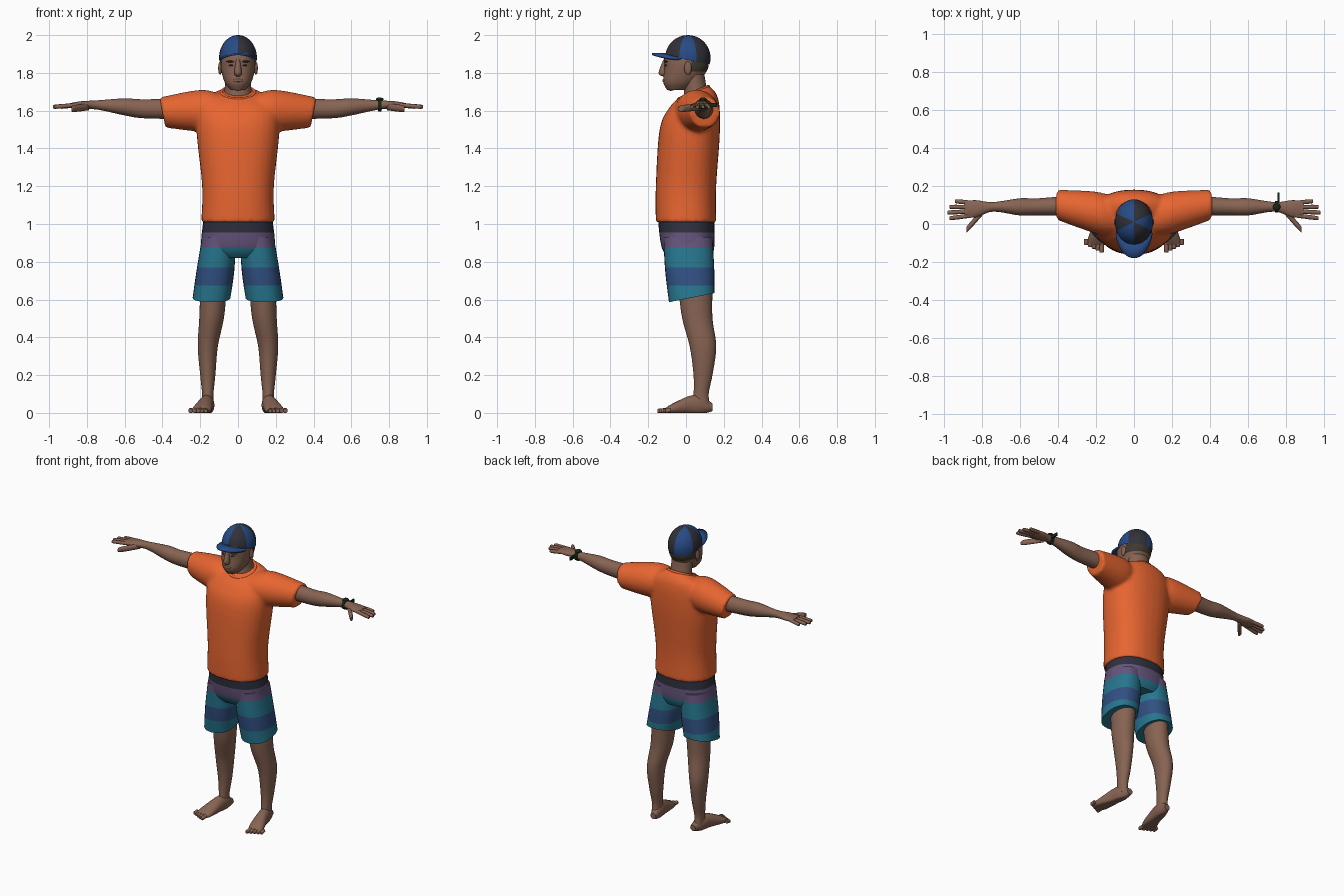
import bpy, bmesh, math
from mathutils import Vector, Matrix

if "Cube" in bpy.data.objects:
    bpy.data.objects.remove(bpy.data.objects["Cube"])


def material(name, *rgb):
    mat = bpy.data.materials.new(name)
    mat.use_nodes = True
    mat.diffuse_color = (*rgb, 1)
    shader = mat.node_tree.nodes["Principled BSDF"]
    shader.inputs["Base Color"].default_value = (*rgb, 1)
    shader.inputs["Roughness"].default_value = .8
    return mat


skin = material("skin", .24, .125, .085)
orange = material("orange shirt", .8, .13, .03)
navy = material("navy waistband", .03, .03, .05)
purple = material("purple stripe", .13, .09, .2)
teal = material("teal stripe", .02, .18, .27)
blue = material("blue stripe", .03, .08, .22)
cap_blue = material("cap blue", .02, .07, .24)
cap_dark = material("cap charcoal", .03, .03, .04)
black = material("watch black", .01, .02, .01)
hair = material("dark hair", .05, .04, .03)


def spline(rings, steps):
    """Smooth the ring parameters with a Catmull-Rom curve."""
    rings = [ring if len(ring) == 6 else (*ring, 0) for ring in rings]
    padded = [rings[0], *rings, rings[-1]]
    smooth = []
    for before, start, end, after in zip(padded, rings, rings[1:], padded[3:]):
        for step in range(steps):
            t = step / steps
            smooth.append([b + t / 2 * (c - a + t * (2 * a - 5 * b + 4 * c - d
                           + t * (3 * (b - c) + d - a)))
                           for a, b, c, d in zip(before, start, end, after)])
    return smooth + [rings[-1]]


def rounded(value, power):
    return math.copysign(abs(value) ** (2 / power), value)


def loft(bm, axis, rings, power=2, sides=32, steps=5, flip=1):
    """Skin rings of (position, centre a, centre b, radius a, radius b, tilt)."""
    loops = []
    for position, a, b, radius_a, radius_b, tilt in spline(rings, steps):
        loop = []
        for k in range(sides):
            angle = math.tau * k / sides
            u = a + radius_a * rounded(math.cos(angle), power)
            rise = radius_b * rounded(math.sin(angle), power)
            along = position + tilt * rise
            v = b + rise
            x, y, z = {"X": (along, u, v), "Y": (u, along, v), "Z": (u, v, along)}[axis]
            loop.append(bm.verts.new((flip * x, y, max(z, 0))))
        loops.append(loop)
    for low, high in zip(loops, loops[1:]):
        for k in range(sides):
            bm.faces.new((low[k - 1], low[k], high[k], high[k - 1]))
    bm.faces.new(loops[0])
    bm.faces.new(loops[-1])


def finish(name, bm, materials, rule=None, mirror=False):
    """Turn the bmesh into a smooth object, coloured by a rule on face centres."""
    bmesh.ops.recalc_face_normals(bm, faces=bm.faces)
    if rule:
        for face in bm.faces:
            face.material_index = rule(face.calc_center_median())
    mesh = bpy.data.meshes.new(name)
    bm.to_mesh(mesh)
    bm.free()
    for mat in materials:
        mesh.materials.append(mat)
    mesh.shade_smooth()
    mesh.set_sharp_from_angle(angle=math.radians(50))
    part = bpy.data.objects.new(name, mesh)
    bpy.context.collection.objects.link(part)
    if mirror:
        part.modifiers.new("mirror", "MIRROR")
    return part


def solid(name, axis, rings, mat, mirror=False, **options):
    bm = bmesh.new()
    loft(bm, axis, rings, **options)
    finish(name, bm, [mat], mirror=mirror)


def placed(location, size):
    return Matrix.LocRotScale(Vector(location), None, Vector(size))


def ball(name, location, size, mat, mirror=False):
    bm = bmesh.new()
    bmesh.ops.create_uvsphere(bm, u_segments=16, v_segments=10, radius=1,
                              matrix=placed(location, size))
    finish(name, bm, [mat], mirror=mirror)


def box(name, location, size, mat):
    bm = bmesh.new()
    bmesh.ops.create_cube(bm, size=1, matrix=placed(location, size))
    finish(name, bm, [mat])


def finger(name, axis, start, end, radius):
    """A rounded finger or toe between two (along, across, height) points."""
    near_end = [s + (e - s) * .9 for s, e in zip(start, end)]
    solid(name, axis, [(*start, radius, radius), (*near_end, radius, radius),
                       (*end, radius / 3, radius / 3)], skin, mirror=True, sides=12)


# Shirt: torso and sleeves fused into one soft surface
bm = bmesh.new()
loft(bm, "Z", [(1.01, 0, 0, .195, .16), (1.2, 0, 0, .19, .16), (1.5, 0, .02, .22, .16),
               (1.64, 0, .04, .2, .13, .2), (1.7, 0, .04, .09, .08, .4)], power=2.3)
for side in (1, -1):
    loft(bm, "X", [(.1, .04, 1.6, .1, .09), (.2, .06, 1.6, .11, .11),
                   (.4, .1, 1.59, .08, .08, .2)], flip=side)
shirt = finish("shirt", bm, [orange])
fuse = shirt.modifiers.new("fuse", "REMESH")
fuse.mode, fuse.voxel_size, fuse.use_smooth_shade = "VOXEL", .011, True
relax = shirt.modifiers.new("relax", "SMOOTH")
relax.iterations = 5

# Collar band, tilted forward
bpy.ops.curve.primitive_bezier_circle_add(radius=1, location=(0, .04, 1.695), rotation=(.4, 0, 0))
collar = bpy.context.object
collar.name = "collar"
collar.scale = (.088, .085, .085)
collar.data.bevel_depth = .1
collar.data.materials.append(orange)

# Shorts: hips and legs, cut at the stripe heights
stripes = [.675, .77, .875, .955]
stripe_colours = [teal, blue, teal, purple, navy]


def shorts_part(name, rings, mirror=False):
    bm = bmesh.new()
    loft(bm, "Z", rings, power=2.3)
    for height in stripes:
        bmesh.ops.bisect_plane(bm, geom=[*bm.verts, *bm.edges, *bm.faces],
                               plane_co=(0, 0, height), plane_no=(0, 0, 1))
    finish(name, bm, stripe_colours,
           lambda centre: sum(centre.z > height for height in stripes), mirror)


shorts_part("shorts_hips", [(.82, 0, .02, .15, .11), (.88, 0, .01, .195, .14),
                            (1.04, 0, 0, .18, .15)])
shorts_part("shorts_legs", [(.61, .14, .03, .1, .12, .2), (.75, .12, .02, .1, .13),
                            (.93, .1, .01, .09, .13)], mirror=True)

# Legs, feet and toes
solid("legs", "Z", [(.65, .13, .05, .07, .09), (.5, .14, .06, .065, .08),
                    (.35, .16, .09, .053, .07), (.2, .16, .09, .04, .05),
                    (.1, .16, .08, .03, .04), (.03, .16, .08, .03, .05)], skin, mirror=True)
solid("feet", "Y", [(.14, .15, .03, .02, .02), (.08, .16, .04, .035, .05),
                    (.02, .17, .04, .04, .05), (-.07, .19, .02, .05, .03),
                    (-.11, .2, .01, .045, .015)], skin, mirror=True)
for i in range(5):
    across = .17 + .02 * i
    finger("toe", "Y", (-.08, across, .015), (.01 * i - .15, across, .01), .012)

# Arms with palms, fingers and thumbs
solid("arms", "X", [(.28, .1, 1.61, .055, .055), (.5, .09, 1.61, .045, .05),
                    (.6, .09, 1.62, .045, .045), (.74, .09, 1.63, .025, .025),
                    (.83, .08, 1.63, .045, .02), (.89, .08, 1.63, .04, .01)], skin, mirror=True)
for i in range(4):
    finger("finger", "X", (.85, .045 + .022 * i, 1.63),
           (.98 - .01 * (i - 1) ** 2, .03 + .03 * i, 1.62), .011)
finger("thumb", "X", (.79, .07, 1.62), (.88, -.03, 1.61), .018)

# Wristwatch on the left arm
solid("watch_strap", "X", [(.74, .09, 1.63, .03, .035), (.76, .09, 1.63, .03, .035)], black)
ball("watch_face", (.75, .09, 1.66), (.02, .02, .01), black)
box("watch_strap_tail", (.76, .14, 1.63), (.01, .05, .02), black)

# Neck and head, with hair on the upper back
solid("neck", "Z", [(1.64, 0, .06, .08, .08), (1.72, 0, .05, .07, .06),
                    (1.84, 0, .03, .07, .06)], skin)
bm = bmesh.new()
loft(bm, "Z", [(1.71, 0, -.05, .04, .05), (1.75, 0, -.03, .07, .09), (1.82, 0, 0, .09, .115),
               (1.88, 0, 0, .09, .115), (1.92, 0, 0, .08, .1)], power=2.2)
finish("head", bm, [skin, hair], lambda centre: int(centre.z > 1.8 and centre.y > .03))
solid("nose", "Z", [(1.78, 0, -.11, .01, .01), (1.8, 0, -.12, .02, .025),
                    (1.87, 0, -.11, .01, .01)], skin, sides=16)
ball("lips", (0, -.11, 1.76), (.03, .015, .01), skin)
ball("chin", (0, -.08, 1.725), (.03, .025, .02), skin)
ball("ears", (.095, .01, 1.825), (.01, .02, .035), skin, mirror=True)
ball("eyes", (.036, -.106, 1.84), (.013, .008, .005), hair, mirror=True)
ball("eyebrows", (.037, -.106, 1.86), (.024, .01, .005), hair, mirror=True)

# Cap crown: a dome cut lower at the back, with six alternating panels
bm = bmesh.new()
bmesh.ops.create_uvsphere(bm, u_segments=48, v_segments=24, radius=1,
                          matrix=placed((0, .01, 1.88), (.1, .12, .12)))
bmesh.ops.bisect_plane(bm, geom=[*bm.verts, *bm.edges, *bm.faces], plane_co=(0, 0, 1.87),
                       plane_no=(0, .2, 1), clear_inner=True)


def panel(centre):
    turn = (math.atan2(centre.y - .01, centre.x) + math.pi / 2) % math.tau
    return int(turn / math.radians(60)) % 2


finish("cap_crown", bm, [cap_dark, cap_blue], panel)

# Cap brim: a curved plate, drooping at the sides
bm = bmesh.new()
edges = []
for i in range(25):
    angle = math.radians(78) * (i / 12 - 1)
    edge = []
    for out in (0, .5, 1):
        x = (.09 + .006 * out) * math.sin(angle)
        y = .01 - .03 * out - (.105 + .055 * out) * math.cos(angle)
        edge.append(bm.verts.new((x, y, 1.9 - 3 * x * x)))
    edges.append(edge)
for left, right in zip(edges, edges[1:]):
    for k in (1, 2):
        bm.faces.new((left[k - 1], right[k - 1], right[k], left[k]))
brim = finish("cap_brim", bm, [cap_blue])
plate = brim.modifiers.new("thickness", "SOLIDIFY")
plate.thickness, plate.offset = .012, 0
